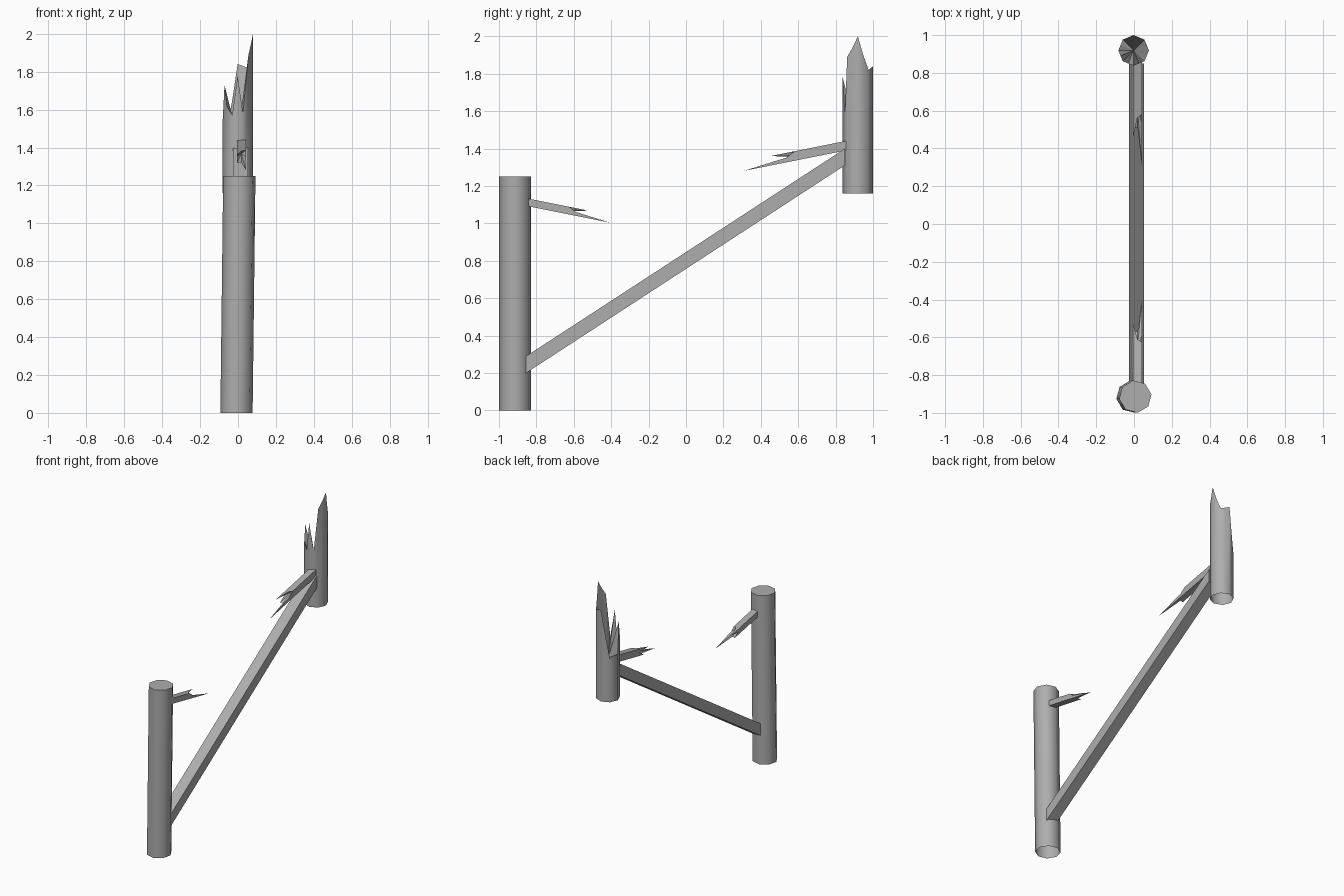
import bpy, bmesh
from math import cos, sin, pi, radians
from mathutils import Vector

if "Cube" in bpy.data.objects:
    bpy.data.objects.remove(bpy.data.objects["Cube"])

grey = bpy.data.materials.new("weathered_grey")
grey.use_nodes = True
COLOUR = (0.42, 0.42, 0.42, 1)
grey.diffuse_color = COLOUR
grey.node_tree.nodes["Principled BSDF"].inputs["Base Color"].default_value = COLOUR


def beam(name, section, lengths, origin, axes, core=None, smooth=False, root_cap=False):
    """Extrude a section by a length per point; core is the depth of a splintered end."""
    ax, ay, az = (Vector(a) for a in axes)
    origin = Vector(origin)

    def place(u, v, w):
        return bm.verts.new(origin + ax * u + ay * v + az * w)

    bm = bmesh.new()
    root = [place(u, v, 0) for u, v in section]
    rim = [place(u, v, w) for (u, v), w in zip(section, lengths)]
    n = len(section)
    for i in range(n):
        j = (i + 1) % n
        bm.faces.new((root[i], root[j], rim[j], rim[i])).smooth = smooth
    if core is None:
        bm.faces.new(rim)
    else:
        mid = sum((Vector(p) for p in section), Vector((0, 0))) / n
        centre = place(mid.x, mid.y, core)
        for i in range(n):
            bm.faces.new((rim[i], rim[(i + 1) % n], centre))
    if root_cap:
        bm.faces.new(root)
    bmesh.ops.recalc_face_normals(bm, faces=bm.faces)
    mesh = bpy.data.meshes.new(name)
    bm.to_mesh(mesh)
    bm.free()
    mesh.materials.append(grey)
    obj = bpy.data.objects.new(name, mesh)
    bpy.context.collection.objects.link(obj)
    return obj


def octagon(radius, turn, split=False):
    """Eight corners, with edge midpoints between them when split."""
    pts = [Vector((radius * cos(turn + i * pi / 4), radius * sin(turn + i * pi / 4)))
           for i in range(8)]
    if not split:
        return pts
    return [p for i in range(8) for p in (pts[i], (pts[i] + pts[(i + 1) % 8]) / 2)]


def box(half_w, half_h):
    return [(-half_w, half_h), (half_w, half_h), (half_w, -half_h), (-half_w, -half_h)]


# Whole front post, leaning slightly sideways, open underneath
beam("front_post", octagon(0.086, radians(8)), [1.25] * 8, (-0.008, -0.914, 0),
     ((1, 0, 0), (0, 1, 0), (0.012, 0, 1)), smooth=True)

# Hanging back post with a splintered top
BOTTOM = 1.16
tops = [2.0, 1.9, 1.82, 1.83, 1.84, 1.65, 1.48, 1.5,
        1.5, 1.73, 1.62, 1.57, 1.78, 1.58, 1.89, 1.94]
beam("back_post", octagon(0.081, 0, split=True), [t - BOTTOM for t in tops],
     (-0.002, 0.919, BOTTOM), ((1, 0, 0), (0, 1, 0), (0, 0, 1)),
     core=1.45 - BOTTOM, smooth=True)

# Slanted rail with upright ends
beam("slanted_rail", box(0.04, 0.045), [1] * 4, (0.0125, -0.87, 0.235),
     ((1, 0, 0), (0, 0, 1), (0, 1.72, 1.12)), root_cap=True)

# Two stubs of the snapped upper rail
ring = [(-1, 1), (0, 1), (1, 1), (1, 0), (1, -1), (0, -1), (-1, -1), (-1, 0)]
reach = [0.42, 0.31, 0.29, 0.34, 0.58, 0.37, 0.38, 0.32]
for name, y, z, side, size in (("front_broken_rail", -0.86, 1.115, 1, 0.81),
                               ("back_broken_rail", 0.87, 1.418, -1, 1)):
    along = Vector((0, side, -0.2)).normalized()
    up = Vector((0, side * 0.2, 1)).normalized()
    section = [(u * 0.024, v * 0.025 * size) for u, v in ring]
    beam(name, section, [r * size for r in reach], (0.018, y, z),
         ((1, 0, 0), up, along), core=0.26 * size, root_cap=True)
